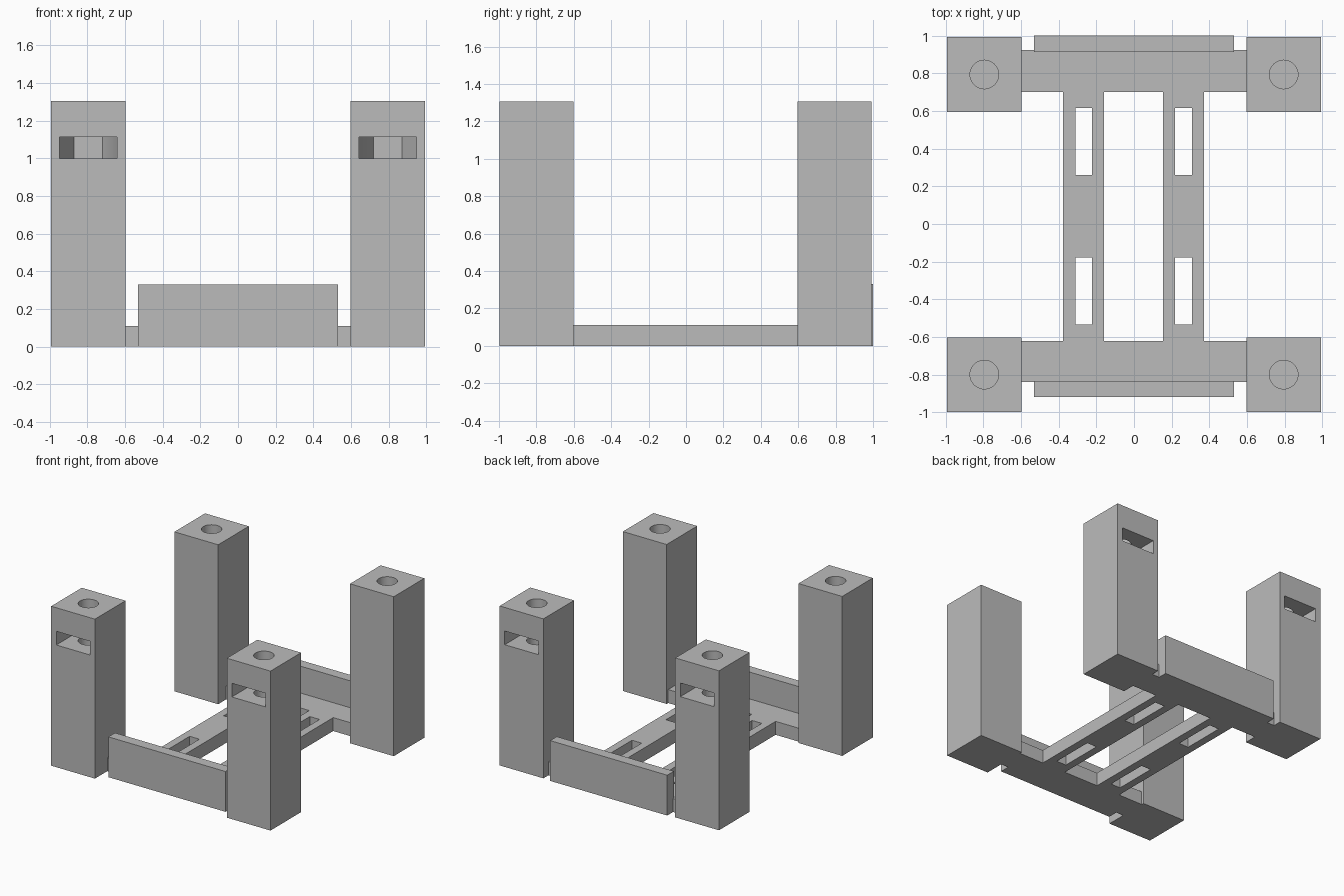
import bpy, bmesh, math
from mathutils import Vector

cube = bpy.data.objects.get("Cube")
if cube:
    bpy.data.objects.remove(cube, do_unlink=True)

grey = bpy.data.materials.new("plain grey")
grey.use_nodes = True
colour = (0.5, 0.5, 0.5, 1)
grey.diffuse_color = colour
grey.node_tree.nodes["Principled BSDF"].inputs["Base Color"].default_value = colour


def prism(name, outline, z0, z1):
    """Extrude a flat outline between two heights."""
    bm = bmesh.new()
    face = bm.faces.new([bm.verts.new((x, y, z0)) for x, y in outline])
    top = bmesh.ops.extrude_face_region(bm, geom=[face])["geom"]
    bmesh.ops.translate(bm, verts=[v for v in top if isinstance(v, bmesh.types.BMVert)],
                        vec=Vector((0, 0, z1 - z0)))
    bmesh.ops.recalc_face_normals(bm, faces=bm.faces)
    mesh = bpy.data.meshes.new(name)
    bm.to_mesh(mesh)
    bm.free()
    mesh.materials.append(grey)
    obj = bpy.data.objects.new(name, mesh)
    bpy.context.collection.objects.link(obj)
    return obj


def box(name, x0, x1, y0, y1, z0, z1):
    return prism(name, [(x0, y0), (x1, y0), (x1, y1), (x0, y1)], z0, z1)


def ring(cx, cy, radius, count):
    steps = [2 * math.pi * i / count for i in range(count)]
    return [(cx + radius * math.cos(a), cy + radius * math.sin(a)) for a in steps]


def combine(target, tool, operation):
    """Apply a boolean and discard the tool."""
    mod = target.modifiers.new("combine", "BOOLEAN")
    mod.operation, mod.object, mod.solver = operation, tool, "EXACT"
    bpy.ops.object.select_all(action="DESELECT")
    bpy.context.view_layer.objects.active = target
    target.select_set(True)
    bpy.ops.object.modifier_apply(modifier=mod.name)
    bpy.data.objects.remove(tool, do_unlink=True)


PLATE, WALL, POST = 0.11, 0.33, 1.305

# Base frame: two cross bars, two rails and two upright stop walls
frame = box("base_frame", -0.6, 0.6, -0.838, -0.622, 0, PLATE)
combine(frame, box("back_bar", -0.6, 0.6, 0.70, 0.925, 0, PLATE), "UNION")
for x in (-0.376, 0.155):
    combine(frame, box("rail", x, x + 0.217, -0.7, 0.8, 0, PLATE), "UNION")
for y in (-0.92, 0.914):
    combine(frame, box("stop_wall", -0.53, 0.53, y, y + 0.086, 0, WALL), "UNION")

# Long slots through the rails
for x in (-0.312, 0.219):
    for y in (-0.535, 0.26):
        combine(frame, box("rail_slot", x, x + 0.088, y, y + 0.356, -0.1, 0.2), "DIFFERENCE")

# Corner posts, each with a screw hole and a nut pocket open to the outside
HALF, NUT = 0.198, 0.152
for side, x in (("right", -0.795), ("left", 0.795)):
    for end, y, out in (("front", -0.8, -1), ("back", 0.794, 1)):
        post = box(f"{end}_{side}_post", x - HALF, x + HALF, y - HALF, y + HALF, 0, POST)
        inner = -out * NUT * math.sin(math.pi / 3)
        pocket = [(x - NUT, y + out * 0.3), (x - NUT, y), (x - NUT / 2, y + inner),
                  (x + NUT / 2, y + inner), (x + NUT, y), (x + NUT, y + out * 0.3)]
        combine(post, prism("nut_pocket", pocket, 1.0, 1.112), "DIFFERENCE")
        combine(post, prism("screw_hole", ring(x, y, 0.076, 40), 0.8, 1.5), "DIFFERENCE")
        bpy.ops.object.shade_smooth_by_angle(angle=math.radians(30))
